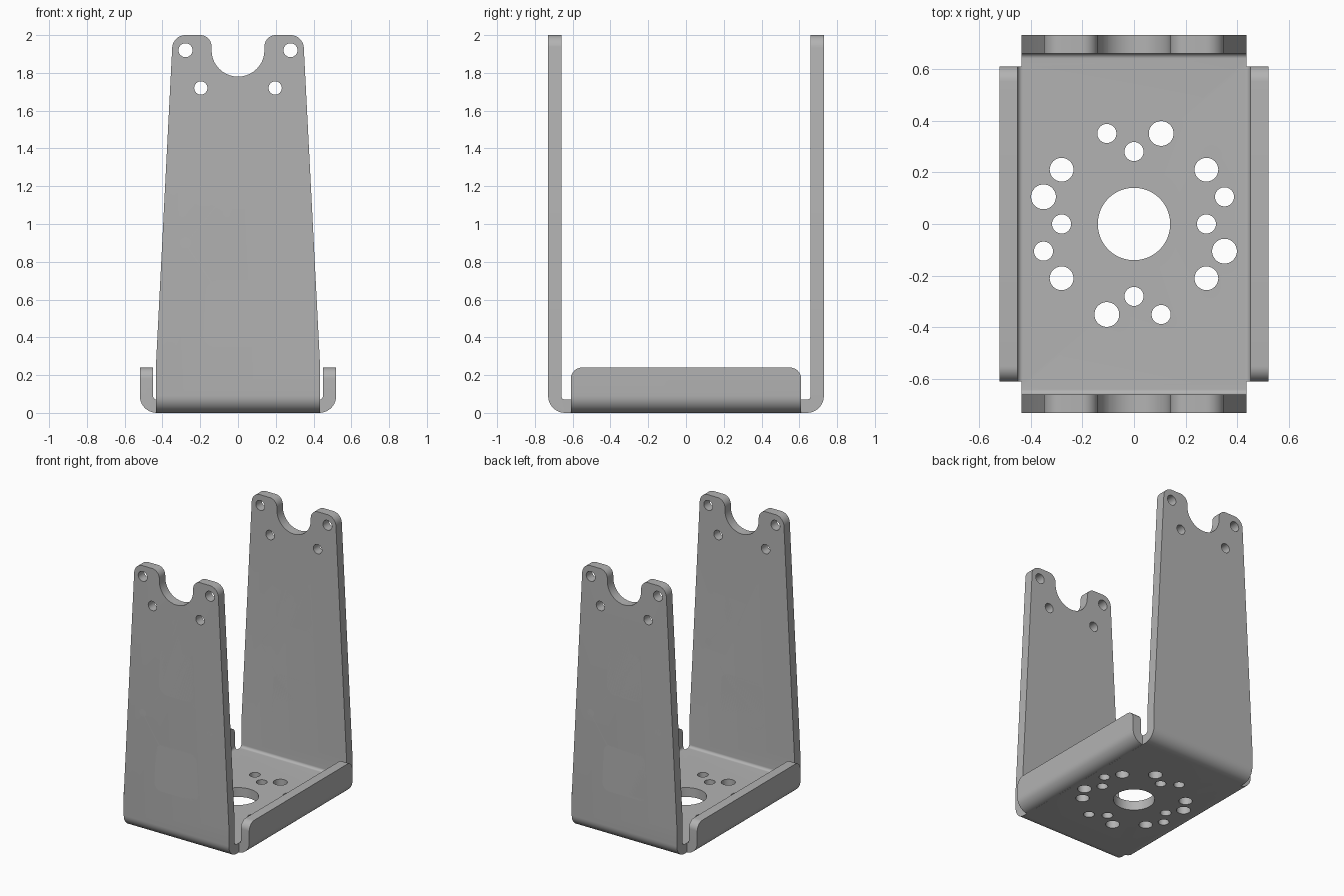
import bpy, bmesh
from math import sin, cos, pi, tan, radians
from mathutils import Vector, Matrix

cube = bpy.data.objects.get("Cube")
if cube:
    bpy.data.objects.remove(cube)

T = 0.07               # sheet thickness
R_OUT = 0.09           # outside bend radius
R_IN = R_OUT - T       # inside bend radius

steel = bpy.data.materials.new("grey steel")
steel.use_nodes = True
GREY = (0.45, 0.45, 0.45, 1)
steel.diffuse_color = GREY
steel.node_tree.nodes["Principled BSDF"].inputs["Base Color"].default_value = GREY


def rounded(corners, steps=10):
    """Closed outline from (x, y, radius) corners, each filleted."""
    out = []
    for i, (x, y, r) in enumerate(corners):
        p = Vector((x, y))
        if not r:
            out.append(p)
            continue
        a = (Vector(corners[i - 1][:2]) - p).normalized()
        b = (Vector(corners[(i + 1) % len(corners)][:2]) - p).normalized()
        half = a.angle(b) / 2
        centre = p + (a + b).normalized() * (r / sin(half))
        start = p + a * (r / tan(half)) - centre
        sweep = pi - 2 * half
        if a.x * b.y - a.y * b.x > 0:
            sweep = -sweep
        for k in range(steps + 1):
            out.append(centre + Matrix.Rotation(sweep * k / steps, 2) @ start)
    return [p for i, p in enumerate(out) if (p - out[i - 1]).length > 1e-4]


def circle(x, y, r, n=32):
    return [Vector((x + r * cos(2 * pi * k / n), y + r * sin(2 * pi * k / n)))
            for k in range(n)]


def mirrored(half):
    """Complete a symmetric outline from its right half."""
    return half + [(-x, y, r) for x, y, r in reversed(half)]


def prism(name, loops, depth, place):
    """Solid from an outline with holes, extruded both ways by depth."""
    bm = bmesh.new()
    for loop in loops:
        vs = [bm.verts.new(place(p.x, p.y, -depth)) for p in loop]
        for i, v in enumerate(vs):
            bm.edges.new((vs[i - 1], v))
    bmesh.ops.triangle_fill(bm, edges=bm.edges[:], use_beauty=True)
    ext = bmesh.ops.extrude_face_region(bm, geom=bm.faces[:], use_keep_orig=True)
    moved = [g for g in ext["geom"] if isinstance(g, bmesh.types.BMVert)]
    bmesh.ops.translate(bm, vec=place(0, 0, 2 * depth), verts=moved)
    bmesh.ops.recalc_face_normals(bm, faces=bm.faces[:])
    mesh = bpy.data.meshes.new(name)
    bm.to_mesh(mesh)
    bm.free()
    mesh.materials.append(steel)
    ob = bpy.data.objects.new(name, mesh)
    bpy.context.collection.objects.link(ob)
    return ob


def combine(ob, other, operation):
    mod = ob.modifiers.new(operation.lower(), "BOOLEAN")
    mod.object, mod.operation, mod.solver = other, operation, "EXACT"
    bpy.ops.object.select_all(action="DESELECT")
    bpy.context.view_layer.objects.active = ob
    ob.select_set(True)
    bpy.ops.object.modifier_apply(modifier=mod.name)
    bpy.data.objects.remove(other)


def along_x(a, b, d):
    return Vector((d, a, b))


def along_y(a, b, d):
    return Vector((a, d, b))


def along_z(a, b, d):
    return Vector((a, b, d))


def channel(half_width, height):
    """U-shaped section of bent sheet."""
    w, i = half_width, half_width - T
    return rounded(mirrored([(w, 0, R_OUT), (w, height, 0), (i, height, 0), (i, T, R_IN)]))


# Tall arms with the floor between them, trimmed to the tapered outline
bracket = prism("bracket", [channel(0.73, 2)], 0.6, along_x)
arm = mirrored([(0.435, -0.1, 0), (0.435, 0.24, 0), (0.345, 2, 0.07),
                (0.14, 2, 0.06), (0.14, 1.78, 0.1399)])
upper_window = mirrored([(0.149, 1.08, 0.07), (0.13, 1.43, 0.06)])
lower_window = mirrored([(0.186, 0.35, 0.06), (0.167, 0.70, 0.06)])
arm_loops = [rounded(arm), rounded(upper_window), rounded(lower_window),
             circle(0, 1.64, 0.035)]
for s in (-1, 1):
    arm_loops += [circle(s * 0.278, 1.92, 0.037), circle(s * 0.197, 1.72, 0.035),
                  circle(s * 0.278, 0.9, 0.028)]
combine(bracket, prism("arm_trim", arm_loops, 1, along_y), "INTERSECT")

# Low side lips with rounded top corners
lips = prism("side_lips", [channel(0.52, 0.24)], 0.8, along_y)
lip_outline = mirrored([(0.61, -0.1, 0), (0.61, 0.24, 0.06)])
combine(lips, prism("lip_trim", [rounded(lip_outline)], 1, along_x), "INTERSECT")
combine(bracket, lips, "UNION")

# Floor holes: a large bore and a pattern repeated every quarter turn
holes = [circle(0, 0, 0.14, 64)]
for q in range(4):
    turn = Matrix.Rotation(q * pi / 2, 2)
    for x, y, r in ((0.105, 0.35, 0.048), (-0.105, 0.35, 0.037), (0, 0.28, 0.037)):
        p = turn @ Vector((x, y))
        holes.append(circle(p.x, p.y, r))
for sx in (-1, 1):
    for sy in (-1, 1):
        holes.append(circle(sx * 0.28, sy * 0.21, 0.046))
combine(bracket, prism("floor_holes", holes, 0.2, along_z), "DIFFERENCE")

# Merge coplanar triangles and shade the bends smooth
bm = bmesh.new()
bm.from_mesh(bracket.data)
bmesh.ops.remove_doubles(bm, verts=bm.verts[:], dist=1e-4)
bmesh.ops.dissolve_limit(bm, angle_limit=radians(0.5), verts=bm.verts[:], edges=bm.edges[:])
bm.to_mesh(bracket.data)
bm.free()
bpy.ops.object.select_all(action="DESELECT")
bpy.context.view_layer.objects.active = bracket
bracket.select_set(True)
bpy.ops.object.shade_smooth_by_angle(angle=radians(30))
